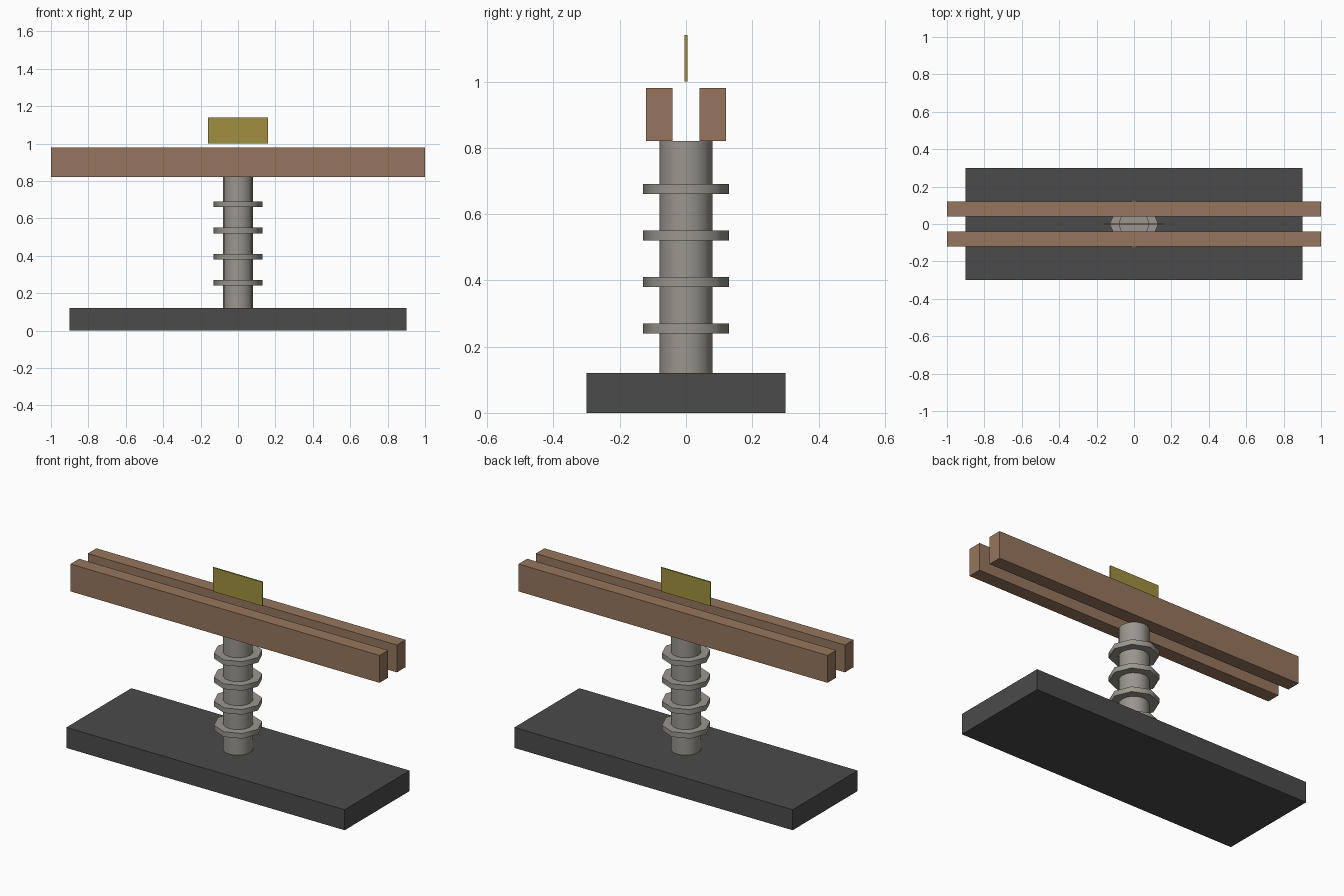
import bpy
import math

if "Cube" in bpy.data.objects:
    bpy.data.objects.remove(bpy.data.objects["Cube"])


def material(name, rgb):
    m = bpy.data.materials.new(name)
    m.diffuse_color = (*rgb, 1)
    m.use_nodes = True
    m.node_tree.nodes["Principled BSDF"].inputs["Base Color"].default_value = m.diffuse_color
    return m


CHARCOAL = material("charcoal", (0.07, 0.07, 0.07))
WOOD = material("wood brown", (0.305, 0.18, 0.11))
STONE = material("warm grey", (0.32, 0.305, 0.27))
BRASS = material("brass", (0.35, 0.28, 0.05))


def box(name, center, size, mat):
    bpy.ops.mesh.primitive_cube_add(size=1, location=center)
    o = bpy.context.object
    o.name = name
    o.scale = size
    bpy.ops.object.transform_apply(location=False, rotation=False, scale=True)
    o.data.materials.append(mat)


def cylinder(name, radius, z0, z1, sides, mat):
    bpy.ops.mesh.primitive_cylinder_add(vertices=sides, radius=radius, depth=z1 - z0,
                                        location=(0, 0, (z0 + z1) / 2))
    o = bpy.context.object
    o.name = name
    o.data.materials.append(mat)
    bpy.ops.object.shade_smooth_by_angle(angle=math.radians(50))


# Base slab
box("base", (0, 0, 0.06), (1.8, 0.6, 0.12), CHARCOAL)

# Central post with evenly spaced discs
cylinder("post", 0.08, 0.12, 0.82, 16, STONE)
for i in range(4):
    z = 0.24 + 0.14 * i
    cylinder(f"disc_{i + 1}", 0.13, z, z + 0.03, 8, STONE)

# Twin rails resting on the post
for side, y in (("front", -0.08), ("back", 0.08)):
    box(f"{side}_rail", (0, y, 0.90), (2.0, 0.08, 0.16), WOOD)

# Thin plate floating above the gap between the rails
box("plate", (0, 0, 1.07), (0.32, 0.008, 0.14), BRASS)
